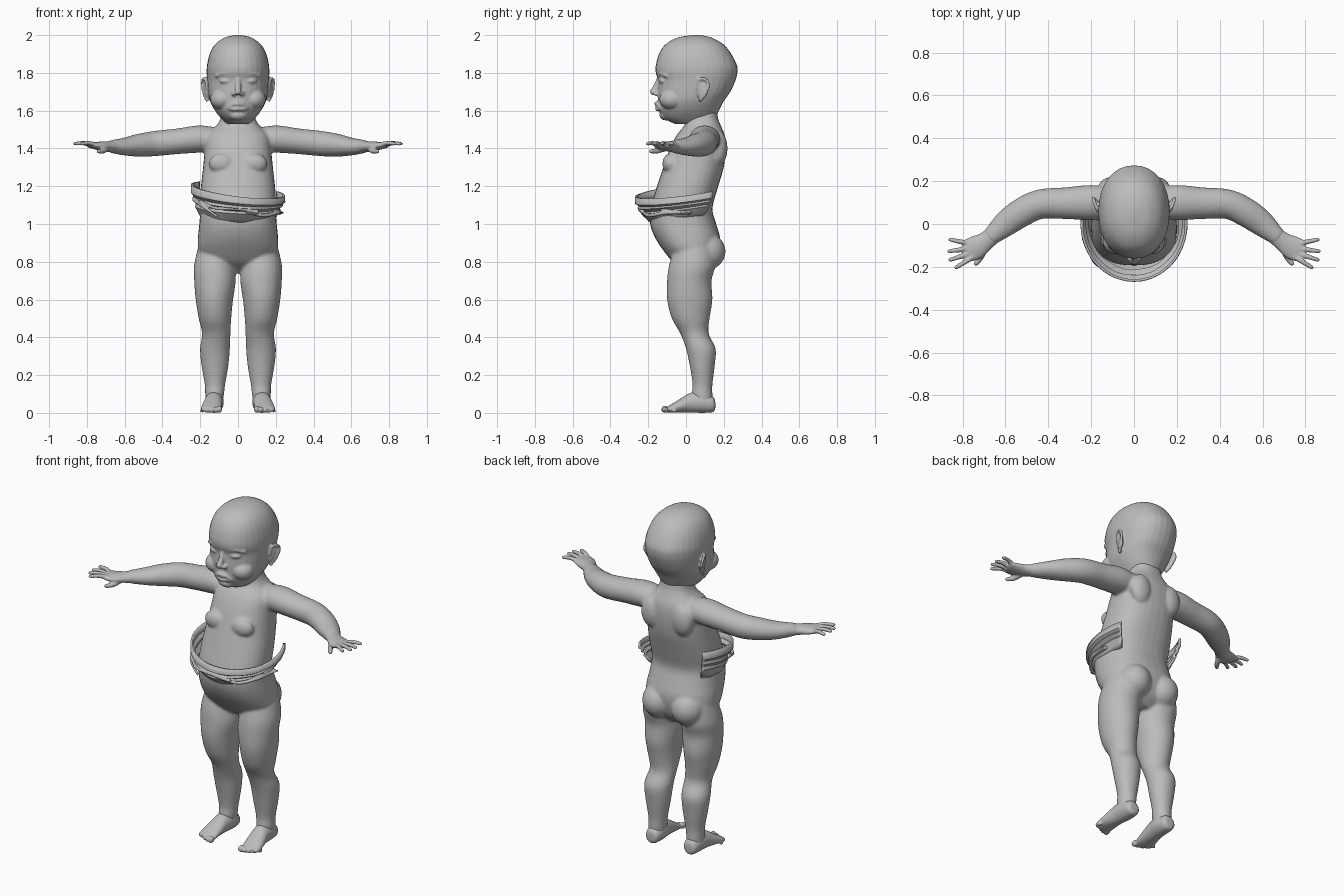
import bpy, bmesh
from math import sin, cos, pi, radians
from mathutils import Vector, Matrix

cube = bpy.data.objects.get("Cube")
if cube:
    bpy.data.objects.remove(cube)

grey = bpy.data.materials.new("plain grey")
grey.use_nodes = True
grey.diffuse_color = (0.5, 0.5, 0.5, 1)
grey.node_tree.nodes["Principled BSDF"].inputs["Base Color"].default_value = grey.diffuse_color


def spline(rows, steps=4):
    """Smooth Catmull-Rom resampling of a short list of rows."""
    rows = [Vector(r) for r in rows]
    out = []
    for i in range(len(rows) - 1):
        a, b = rows[max(i - 1, 0)], rows[i]
        c, d = rows[i + 1], rows[min(i + 2, len(rows) - 1)]
        for s in range(steps):
            t = s / steps
            out.append(b + (c - a) * (t / 2)
                       + (a * 2 - b * 5 + c * 4 - d) * (t * t / 2)
                       + (b * 3 - a - c * 3 + d) * (t ** 3 / 2))
    return out + [rows[-1]]


def skin(bm, rings):
    """Join rings of points into a closed, capped surface."""
    loops = [[bm.verts.new(p) for p in ring] for ring in rings]
    n = len(loops[0])
    for lo, hi in zip(loops, loops[1:]):
        for i in range(n):
            j = (i + 1) % n
            bm.faces.new((lo[i], lo[j], hi[j], hi[i]))
    bm.faces.new(loops[0][::-1])
    bm.faces.new(loops[-1])


def upright(bm, rows, square=1.0, n=32):
    """Vertical loft; rows are z, centre x, half width, front y, back y."""
    def shape(v):
        return abs(v) ** square * (1 if v > 0 else -1)
    rings = []
    for z, x, w, front, back in spline(rows):
        mid, depth = (front + back) / 2, (back - front) / 2
        rings.append([(x + w * shape(cos(2 * pi * i / n)),
                       mid + depth * shape(sin(2 * pi * i / n)), z) for i in range(n)])
    skin(bm, rings)


def sideways(bm, rows, n=24):
    """Horizontal loft; rows are x, y, z, half width, half height."""
    rows = spline(rows)
    rings = []
    for k, (x, y, z, w, h) in enumerate(rows):
        a, b = rows[max(k - 1, 0)], rows[min(k + 1, len(rows) - 1)]
        side = Vector((a[1] - b[1], b[0] - a[0], 0)).normalized()
        rings.append([Vector((x, y, z)) + side * (w * cos(2 * pi * i / n))
                      + Vector((0, 0, h * sin(2 * pi * i / n))) for i in range(n)])
    skin(bm, rings)


def blob(bm, centre, size, turn=0):
    m = Matrix.Translation(centre) @ Matrix.Rotation(turn, 4, 'Z') @ Matrix.Diagonal((*size, 1))
    bmesh.ops.create_icosphere(bm, subdivisions=3, radius=1, matrix=m)


def tube(bm, points, start, end):
    """Rounded tapering tube made of closely spaced balls."""
    path = spline(points, 8)
    for k, p in enumerate(path):
        r = start + (end - start) * k / (len(path) - 1)
        bmesh.ops.create_icosphere(bm, subdivisions=2, radius=r, matrix=Matrix.Translation(p))


def finish(name, bm, voxel=None, mirror=True, smooth=3):
    bmesh.ops.recalc_face_normals(bm, faces=bm.faces)
    mesh = bpy.data.meshes.new(name)
    bm.to_mesh(mesh)
    bm.free()
    mesh.materials.append(grey)
    ob = bpy.data.objects.new(name, mesh)
    bpy.context.collection.objects.link(ob)
    if mirror:
        ob.modifiers.new("mirror", 'MIRROR').use_mirror_merge = False
    if voxel:
        fuse = ob.modifiers.new("fuse", 'REMESH')
        fuse.mode, fuse.voxel_size, fuse.use_smooth_shade = 'VOXEL', voxel, True
        soft = ob.modifiers.new("soften", 'SMOOTH')
        soft.factor, soft.iterations = 0.5, smooth
    return ob


# Body: trunk, arms and legs fused into one skin
bm = bmesh.new()
upright(bm, [(.74, 0, .08, .02, .1), (.79, 0, .17, -.06, .15), (.86, 0, .21, -.12, .175),
             (.93, 0, .212, -.165, .18), (1, 0, .205, -.19, .16), (1.08, 0, .2, -.19, .14),
             (1.18, 0, .198, -.16, .165), (1.3, 0, .185, -.12, .2), (1.4, 0, .175, -.085, .21),
             (1.47, 0, .165, -.05, .205), (1.52, 0, .115, -.01, .185),
             (1.56, 0, .092, 0, .17), (1.62, 0, .085, .02, .16)], .85)
upright(bm, [(.88, .12, .09, -.06, .15), (.78, .125, .108, -.09, .155), (.7, .122, .11, -.1, .135),
             (.6, .125, .099, -.1, .14), (.5, .122, .086, -.075, .125), (.42, .115, .075, -.03, .12),
             (.34, .122, .079, 0, .157), (.25, .122, .071, .02, .152),
             (.15, .122, .054, .035, .14), (.1, .124, .05, .03, .14), (.05, .126, .045, .04, .14)])
sideways(bm, [(.08, .1, 1.445, .07, .06), (.2, .1, 1.45, .082, .072), (.32, .097, 1.438, .074, .068),
              (.44, .092, 1.426, .069, .067), (.53, .05, 1.417, .067, .06),
              (.6, 0, 1.41, .06, .047), (.66, -.052, 1.41, .044, .036), (.68, -.068, 1.41, .04, .03)])
blob(bm, (.095, .105, .855), (.095, .105, .1))      # buttock
blob(bm, (.085, -.08, 1.32), (.07, .045, .055))     # chest
blob(bm, (.1, .175, 1.4), (.065, .045, .09))        # shoulder blade
finish("body", bm, .009)

# Head with face and ears
bm = bmesh.new()
upright(bm, [(2, 0, .02, .03, .08), (1.985, 0, .075, -.05, .14), (1.95, 0, .122, -.11, .2),
             (1.9, 0, .15, -.143, .24), (1.84, 0, .164, -.16, .27), (1.8, 0, .166, -.16, .272),
             (1.76, 0, .163, -.148, .262), (1.7, 0, .158, -.15, .235), (1.65, 0, .148, -.148, .2),
             (1.6, 0, .122, -.142, .175), (1.56, 0, .09, -.118, .155), (1.53, 0, .06, -.06, .14)], .92)
blob(bm, (.085, -.075, 1.66), (.062, .066, .055))             # cheek
blob(bm, (0, -.105, 1.578), (.05, .036, .03))                 # chin
blob(bm, (.068, -.126, 1.757), (.032, .017, .014), .3)        # closed eye
tube(bm, [(.025, -.14, 1.785), (.07, -.135, 1.797), (.115, -.105, 1.785)], .012, .009)
tube(bm, [(0, -.145, 1.765), (0, -.157, 1.73), (0, -.174, 1.7)], .013, .018)
blob(bm, (.021, -.158, 1.69), (.014, .017, .012))             # nostril wing
tube(bm, [(0, -.156, 1.637), (.025, -.15, 1.633), (.05, -.135, 1.613)], .013, .007)
tube(bm, [(0, -.152, 1.61), (.025, -.146, 1.608), (.046, -.135, 1.61)], .013, .007)
blob(bm, (.168, .085, 1.71), (.011, .034, .05), -.35)         # ear
tube(bm, [(.165, .06, 1.72), (.174, .07, 1.765), (.186, .105, 1.765),
          (.188, .12, 1.73), (.178, .098, 1.685), (.164, .075, 1.655)], .008, .009)
finish("head", bm, .006, smooth=2)

# Hands: palm, four fingers and thumb
bm = bmesh.new()
sideways(bm, [(.64, -.037, 1.41, .042, .034), (.69, -.078, 1.41, .043, .028),
              (.73, -.105, 1.412, .054, .024), (.77, -.124, 1.416, .054, .017),
              (.785, -.131, 1.417, .045, .012)])
for root, tip in (((.745, -.15), (.83, -.203)), ((.765, -.138), (.857, -.167)),
                  ((.775, -.115), (.862, -.127)), ((.775, -.09), (.857, -.073))):
    mid = ((root[0] + tip[0]) / 2, (root[1] + tip[1]) / 2, 1.428)
    tube(bm, [(*root, 1.417), mid, (*tip, 1.425)], .014, .01)
tube(bm, [(.7, -.115, 1.4), (.715, -.155, 1.387), (.738, -.185, 1.385)], .018, .011)
finish("hands", bm, .005)

# Feet with toes
bm = bmesh.new()
sideways(bm, [(.125, .155, .04, .02, .02), (.125, .142, .045, .04, .042), (.125, .085, .055, .05, .055),
              (.13, .025, .054, .049, .053), (.138, -.04, .035, .054, .034),
              (.142, -.085, .021, .055, .02), (.142, -.098, .019, .045, .014)])
for k in range(5):
    r = .019 - .0022 * k
    blob(bm, (.099 + .023 * k, -.11 + .003 * k * k, r), (r * .8, r * 1.2, r))
finish("feet", bm, .006)

# Lowered garment: flared crumpled band, open at the back
bm = bmesh.new()
rows = [(.195, .18, 1.0), (.208, .205, 1.025), (.226, .235, 1.06), (.222, .225, 1.075),
        (.24, .258, 1.095), (.236, .25, 1.11), (.25, .27, 1.125), (.249, .27, 1.165)]
count = 49
grid = []
for k, (w, d, z) in enumerate(rows):
    line = []
    lift = k / (len(rows) - 1)
    for i in range(count):
        a = radians(-122 + 244 * i / (count - 1))
        pleat = 1 + .012 * sin(9 * a + k) * (1 - lift)
        height = z + lift * (.015 - .035 * cos(a) - .03 * sin(a)) + .03 * (1 - lift) * (1 - cos(a))
        line.append(bm.verts.new((w * pleat * sin(a), -d * pleat * cos(a), height)))
    grid.append(line)
for lo, hi in zip(grid, grid[1:]):
    for i in range(count - 1):
        bm.faces.new((lo[i], lo[i + 1], hi[i + 1], hi[i]))
band = finish("lowered_garment", bm, mirror=False)
thick = band.modifiers.new("thickness", 'SOLIDIFY')
thick.thickness, thick.offset = .012, 1
thick.offset = -1
bpy.context.view_layer.objects.active = band
band.select_set(True)
bpy.ops.object.shade_smooth_by_angle(angle=radians(35))
band.select_set(False)

# Garment folds: creased rolls and a loose end
bm = bmesh.new()
tube(bm, [(-.23, -.07, 1.13), (-.18, -.18, 1.09), (-.11, -.22, 1.04)], .014, .007)
tube(bm, [(-.2, -.15, 1.12), (-.12, -.225, 1.085), (0, -.245, 1.08), (.1, -.23, 1.065)], .009, .012)
tube(bm, [(.05, -.23, 1.06), (.14, -.19, 1.045), (.21, -.1, 1.06), (.22, .02, 1.06)], .009, .013)
tube(bm, [(.19, -.13, 1.08), (.225, -.05, 1.065), (.24, .03, 1.06)], .009, .005)
finish("garment_folds", bm, .005, mirror=False)
